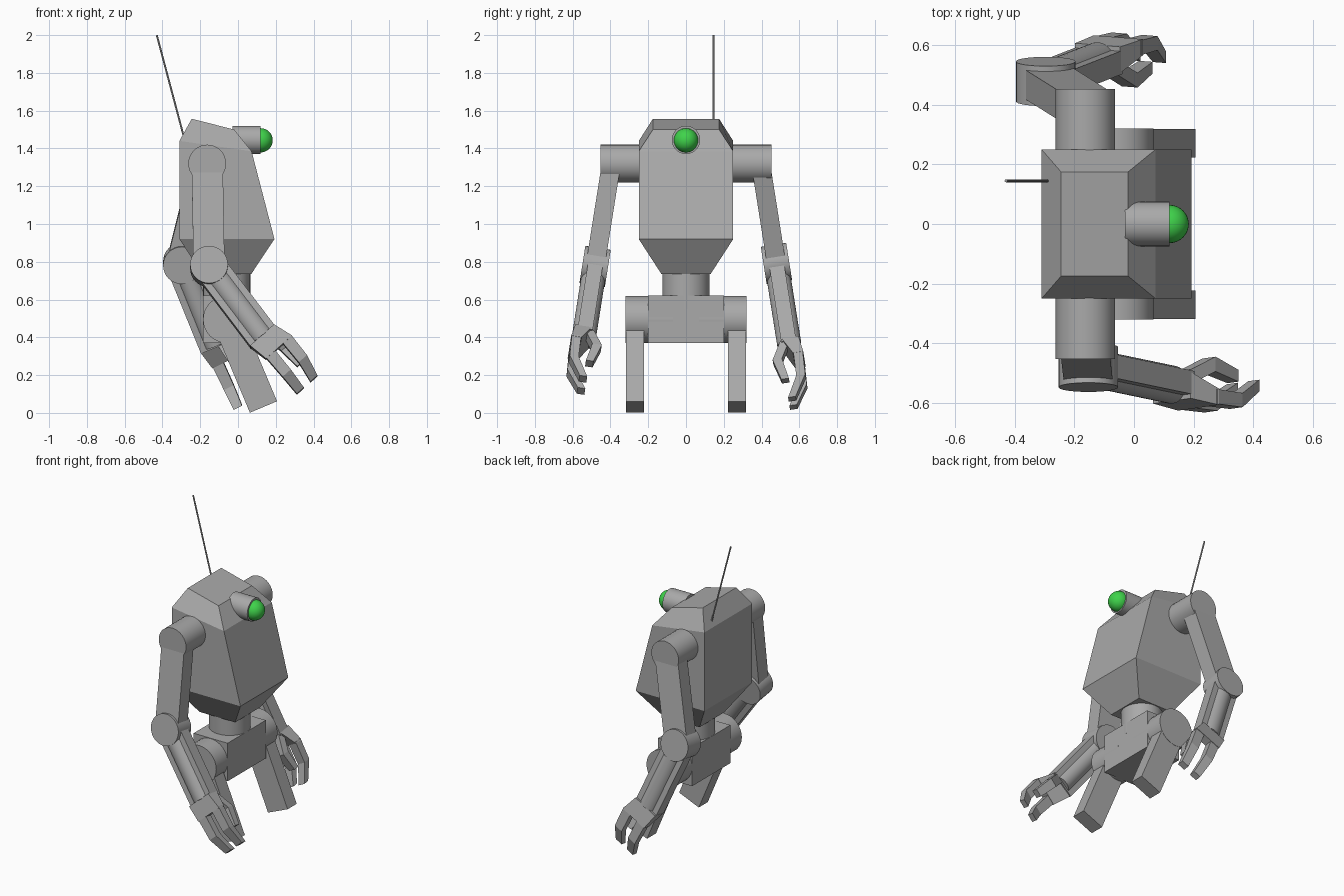
import bpy, bmesh, math
from mathutils import Matrix, Vector

if "Cube" in bpy.data.objects:
    bpy.data.objects.remove(bpy.data.objects["Cube"])


def material(name, rgb):
    m = bpy.data.materials.new(name)
    m.diffuse_color = (*rgb, 1)
    m.use_nodes = True
    m.node_tree.nodes["Principled BSDF"].inputs["Base Color"].default_value = m.diffuse_color
    return m


GREY = material("grey metal", (0.4, 0.4, 0.4))
GREEN = material("green lens", (0.05, 0.65, 0.07))


def finish(name, bm, mat=GREY, smooth=False):
    bmesh.ops.recalc_face_normals(bm, faces=bm.faces)
    me = bpy.data.meshes.new(name)
    bm.to_mesh(me)
    bm.free()
    me.materials.append(mat)
    ob = bpy.data.objects.new(name, me)
    bpy.context.collection.objects.link(ob)
    if smooth:
        bpy.ops.object.select_all(action='DESELECT')
        ob.select_set(True)
        bpy.context.view_layer.objects.active = ob
        bpy.ops.object.shade_smooth_by_angle(angle=math.radians(35))
    return ob


def skin(name, rings):
    """Join four-cornered rings into a closed solid."""
    bm = bmesh.new()
    vs = [[bm.verts.new(p) for p in ring] for ring in rings]
    for a, b in zip(vs, vs[1:]):
        for i in range(4):
            j = (i + 1) % 4
            bm.faces.new((a[i], a[j], b[j], b[i]))
    bm.faces.new(vs[0])
    bm.faces.new(vs[-1])
    return finish(name, bm)


def rod(name, p0, p1, r, sides=32):
    p0, p1 = Vector(p0), Vector(p1)
    d = p1 - p0
    m = Matrix.Translation((p0 + p1) / 2) @ d.to_track_quat('Z', 'Y').to_matrix().to_4x4()
    bm = bmesh.new()
    bmesh.ops.create_cone(bm, cap_ends=True, segments=sides, radius1=r, radius2=r,
                          depth=d.length, matrix=m)
    return finish(name, bm, smooth=True)


def body_ring(xb, zb, xf, zf, h):
    return [(xb, -h, zb), (xf, -h, zf), (xf, h, zf), (xb, h, zb)]


# Torso, waist and pelvis
skin("torso", [body_ring(-0.19, 0.735, 0.07, 0.735, 0.13),
               body_ring(-0.31, 0.92, 0.193, 0.92, 0.25),
               body_ring(-0.31, 1.44, 0.072, 1.385, 0.25),
               body_ring(-0.245, 1.557, -0.02, 1.50, 0.175)])
rod("waist", (-0.06, 0, 0.55), (-0.06, 0, 0.76), 0.125)
skin("pelvis", [body_ring(-0.185, z, 0.064, z, 0.2) for z in (0.37, 0.622)])

# Eye housing, lens and antenna
rod("eye_housing", (-0.03, 0, 1.445), (0.12, 0, 1.445), 0.075)
bm = bmesh.new()
bmesh.ops.create_uvsphere(bm, u_segments=32, v_segments=16, radius=0.064,
                          matrix=Matrix.Translation((0.12, 0, 1.443)))
finish("eye_lens", bm, GREEN, True)
rod("antenna", (-0.285, 0.145, 1.455), (-0.43, 0.145, 2.0), 0.005, 8)


class Frame:
    """Limb frame: t along the limb, w across it, n outwards from the body."""

    def __init__(self, mat, side, origin, angle):
        self.mat, self.side, self.o = mat, side, origin
        self.c, self.s = math.cos(math.radians(angle)), math.sin(math.radians(angle))

    def at(self, t, w, n):
        x = self.o[0] + t * self.s + w * self.c
        z = self.o[1] - t * self.c + w * self.s
        return self.mat @ Vector((x, self.side * n, z))

    def beam(self, name, sections):
        """Sections are (t, w, n, width, thickness)."""
        return skin(name, [[self.at(t, w + a * wd / 2, n + b * th / 2)
                            for a, b in ((-1, -1), (1, -1), (1, 1), (-1, 1))]
                           for t, w, n, wd, th in sections])

    def pin(self, name, t, n0, n1, r):
        return rod(name, self.at(t, 0, n0), self.at(t, 0, n1), r)


for side, label, swing in ((-1, "right", 0), (1, "left", 15)):
    # Hip and leg
    hip = Frame(Matrix.Translation((-0.06, 0, 0.495)), side, (0, 0), 22.8)
    hip.pin(label + "_hip", 0, 0.07, 0.32, 0.125)
    hip.beam(label + "_leg", [(t, 0, 0.271, 0.156, 0.095) for t in (0, 0.503)])

    # Shoulder
    rod(label + "_shoulder", (-0.163, side * 0.2, 1.32), (-0.163, side * 0.453, 1.32), 0.1)

    # Arm: swung in its own plane, then tilted outwards
    arm = (Matrix.Translation((-0.163, side * 0.395, 1.32))
           @ Matrix.Rotation(side * math.radians(9), 4, 'X')
           @ Matrix.Rotation(math.radians(swing), 4, 'Y'))
    upper = Frame(arm, side, (0, 0), 1)
    upper.beam(label + "_upper_arm", [(t, 0, 0, 0.165, 0.1) for t in (0.03, 0.552)])
    upper.pin(label + "_elbow", 0.552, -0.068, 0.068, 0.1)

    elbow = (0.01, -0.552)
    fore = Frame(arm, side, elbow, 36.9)
    fore.beam(label + "_forearm", [(t, 0, 0, 0.17, 0.08) for t in (0.0, 0.48)])
    rod(label + "_forearm_core", fore.at(0.03, 0, 0), fore.at(0.47, 0, 0), 0.064)

    # Hand: flared palm, two outer fingers and an opposing thumb
    wrist = (elbow[0] + 0.478 * fore.s, elbow[1] - 0.478 * fore.c)
    hand = Frame(arm, side, wrist, 42)
    hand.beam(label + "_palm", [(-0.01, 0, 0.01, 0.17, 0.09),
                                (0.10, 0.022, 0.04, 0.185, 0.055)])
    for nm, w0, w1, w2 in (("upper", 0.083, 0.075, 0.055), ("lower", -0.035, -0.04, -0.042)):
        hand.beam(f"{label}_{nm}_finger", [(0.09, w0, 0.04, 0.062, 0.05),
                                           (0.23, w1, 0.035, 0.058, 0.048),
                                           (0.34, w2, -0.03, 0.05, 0.04)])
    hand.beam(label + "_thumb", [(0.0, 0.045, -0.02, 0.06, 0.05),
                                 (0.11, 0.06, -0.075, 0.06, 0.05),
                                 (0.23, 0.06, -0.05, 0.05, 0.04)])
